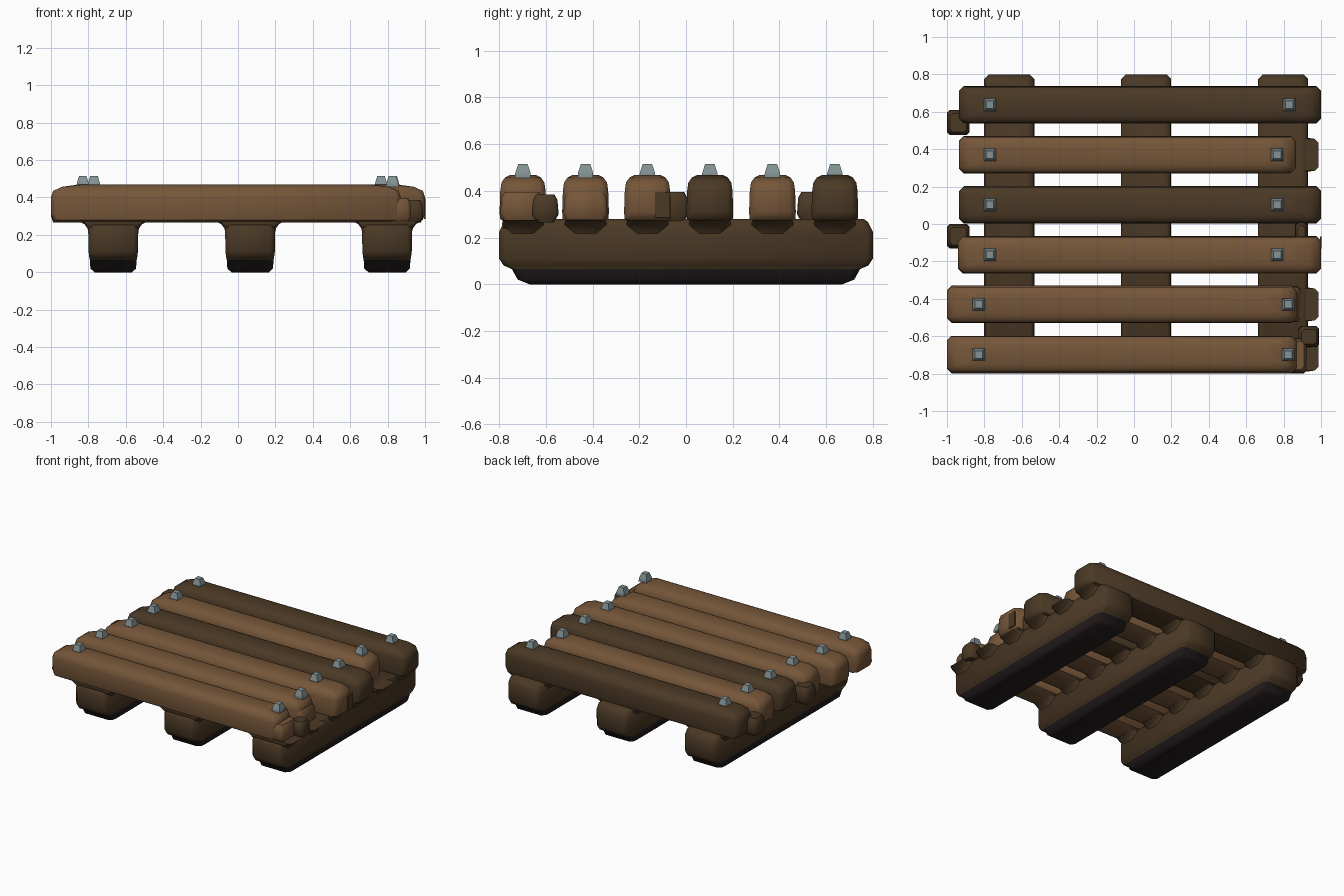
import bpy
import bmesh
import math

cube = bpy.data.objects.get("Cube")
if cube:
    bpy.data.objects.remove(cube, do_unlink=True)


def material(name, r, g, b):
    m = bpy.data.materials.new(name)
    m.use_nodes = True
    m.diffuse_color = (r, g, b, 1)
    m.node_tree.nodes["Principled BSDF"].inputs["Base Color"].default_value = (r, g, b, 1)
    return m


LIGHT = material("light wood", 0.18, 0.093, 0.041)
DARK = material("dark wood", 0.07, 0.041, 0.0185)
SOLE = material("dirty underside", 0.018, 0.012, 0.013)
STEEL = material("nail steel", 0.23, 0.29, 0.30)


def stack(name, cx, cy, levels, mats, chamfer=0.02, smooth=True, split=None):
    """Loft chamfered rectangles (half x, half y, z) from bottom to top."""
    bm = bmesh.new()
    rings = []
    for hx, hy, z in levels:
        c = min(chamfer, hx * 0.6, hy * 0.6)
        if chamfer:
            outline = [(hx, hy - c), (hx - c, hy), (c - hx, hy), (-hx, hy - c),
                       (-hx, c - hy), (c - hx, -hy), (hx - c, -hy), (hx, c - hy)]
        else:
            outline = [(hx, hy), (-hx, hy), (-hx, -hy), (hx, -hy)]
        rings.append([bm.verts.new((cx + x, cy + y, z)) for x, y in outline])
    for low, high in zip(rings, rings[1:]):
        for i in range(len(low)):
            j = (i + 1) % len(low)
            bm.faces.new((low[i], low[j], high[j], high[i]))
    bm.faces.new(rings[0][::-1])
    bm.faces.new(rings[-1])
    bmesh.ops.recalc_face_normals(bm, faces=bm.faces)
    # Lower band takes the second material
    if split is not None:
        for f in bm.faces:
            f.material_index = int(f.calc_center_median().z < split)
    mesh = bpy.data.meshes.new(name)
    bm.to_mesh(mesh)
    bm.free()
    for m in mats:
        mesh.materials.append(m)
    obj = bpy.data.objects.new(name, mesh)
    bpy.context.collection.objects.link(obj)
    if smooth:
        bpy.ops.object.select_all(action='DESELECT')
        obj.select_set(True)
        bpy.context.view_layer.objects.active = obj
        bpy.ops.object.shade_smooth_by_angle(angle=math.radians(50))
    return obj


# Runners with dark soles
RUNNERS = {"right": -0.667, "middle": 0.065, "left": 0.797}
for side, x in RUNNERS.items():
    stack(side + "_runner", x, 0, [
        (0.10, 0.67, 0.0), (0.122, 0.72, 0.02), (0.125, 0.745, 0.065),
        (0.128, 0.78, 0.08), (0.132, 0.80, 0.11), (0.134, 0.80, 0.225),
        (0.130, 0.78, 0.265), (0.115, 0.76, 0.28)],
        [DARK, SOLE], chamfer=0.025, split=0.066)

# Slats: start x, end x, centre y, wood, nail positions
SLATS = [
    (-1.0, 0.87, -0.698, LIGHT, (-0.83, 0.825)),
    (-1.0, 0.87, -0.43, LIGHT, (-0.83, 0.825)),
    (-0.94, 1.0, -0.165, LIGHT, (-0.77, 0.765)),
    (-0.935, 1.0, 0.102, DARK, (-0.77, 0.765)),
    (-0.935, 0.865, 0.37, LIGHT, (-0.77, 0.765)),
    (-0.935, 1.0, 0.637, DARK, (-0.77, 0.83)),
]
for n, (x0, x1, y, wood, nails) in enumerate(SLATS, 1):
    h = (x1 - x0) / 2
    stack(f"slat_{n}", (x0 + x1) / 2, y, [
        (h - 0.05, 0.075, 0.265), (h - 0.012, 0.098, 0.28), (h, 0.10, 0.31),
        (h, 0.097, 0.40), (h - 0.012, 0.092, 0.435),
        (h - 0.06, 0.077, 0.457), (h - 0.14, 0.055, 0.468)],
        [wood], chamfer=0.025)
    # Flared joints where the slat meets each runner
    for side, x in RUNNERS.items():
        stack(f"{side}_joint_{n}", x, y, [
            (0.130, 0.05, 0.20), (0.138, 0.08, 0.235),
            (0.155, 0.09, 0.258), (0.19, 0.085, 0.275)], [DARK])
    # Nail heads
    for k, x in enumerate(nails, 1):
        stack(f"nail_{n}_{k}", x, y, [
            (0.033, 0.033, 0.455), (0.032, 0.033, 0.475), (0.02, 0.02, 0.515)],
            [STEEL], chamfer=0, smooth=False)


# Broken stubs at the slat ends
def stub(name, x0, x1, y0, y1, wood, top=0.395):
    hx, hy = (x1 - x0) / 2, (y1 - y0) / 2
    stack(name, (x0 + x1) / 2, (y0 + y1) / 2, [
        (hx - 0.012, hy - 0.02, 0.265), (hx, hy, 0.30),
        (hx - 0.004, hy - 0.005, top - 0.025), (hx - 0.015, hy - 0.018, top)],
        [wood], chamfer=0.015)


stub("front_slat_broken_end", 0.78, 0.925, -0.795, -0.61, LIGHT)
stub("second_slat_broken_end", 0.78, 0.89, -0.525, -0.335, LIGHT)
stub("front_left_stub", 0.88, 0.99, -0.66, -0.545, DARK, 0.385)
stub("middle_left_stub", 0.86, 0.93, -0.13, 0.01, DARK)
stub("middle_right_stub", -1.0, -0.88, -0.13, 0.0, DARK)
stub("back_right_stub", -1.0, -0.88, 0.475, 0.61, DARK)

# Dark patch on the end grain of the third slat
stack("end_grain_patch", 0.999, -0.1, [
    (0.004, 0.032, 0.285), (0.004, 0.032, 0.395)], [DARK], chamfer=0, smooth=False)
